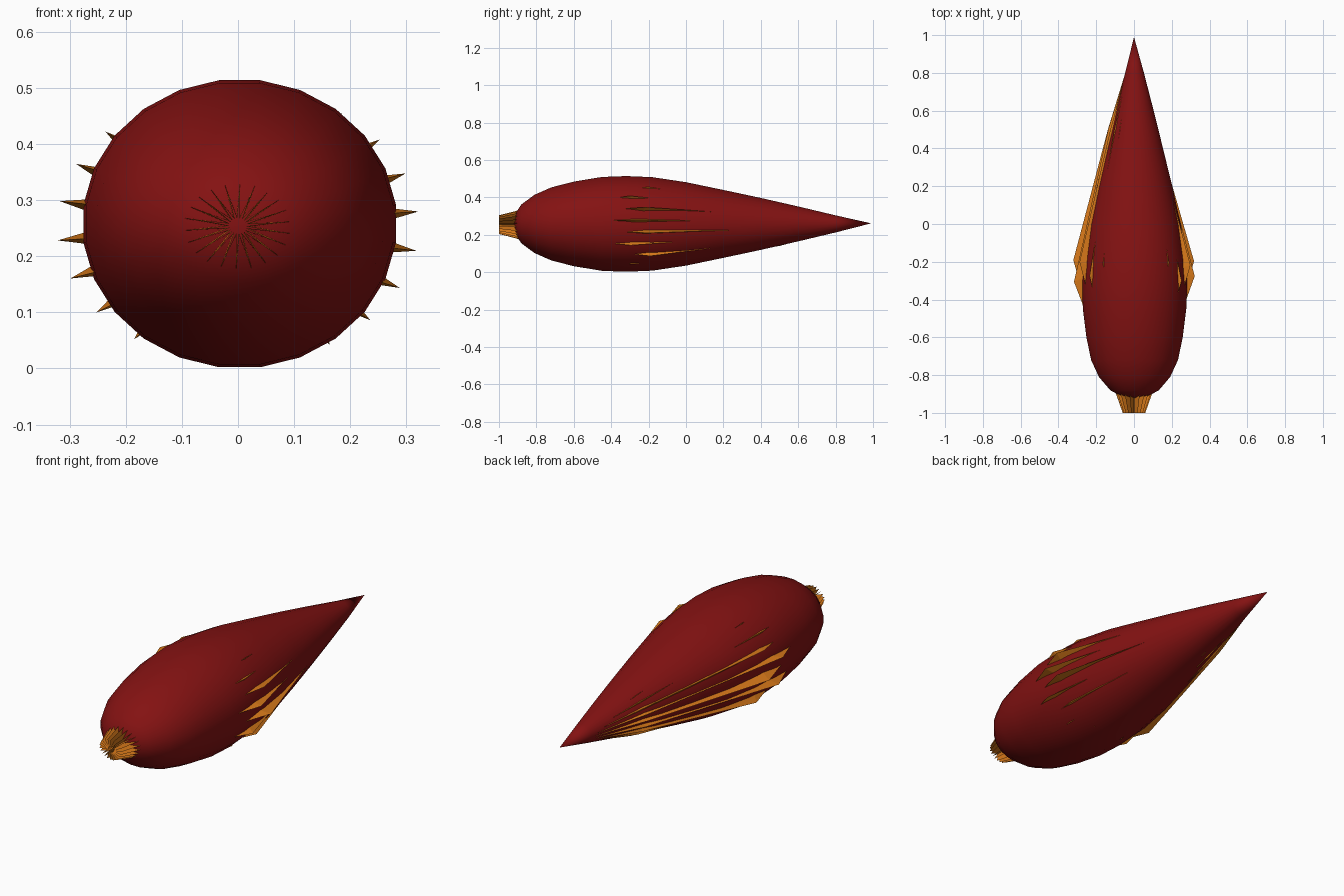
import bpy, bmesh, math, random

random.seed(4)
cube = bpy.data.objects.get("Cube")
if cube:
    bpy.data.objects.remove(cube, do_unlink=True)

MID_Z = 0.258
SPIKES = 22


def material(name, colour):
    mat = bpy.data.materials.new(name)
    mat.use_nodes = True
    mat.diffuse_color = colour
    mat.node_tree.nodes["Principled BSDF"].inputs["Base Color"].default_value = colour
    return mat


def loft(name, rings, mat, caps=()):
    """Skin equal-sized rings of points; caps are (ring index, apex point)."""
    bm = bmesh.new()
    loops = [[bm.verts.new(p) for p in ring] for ring in rings]
    n = len(loops[0])
    for a, b in zip(loops, loops[1:]):
        for i in range(n):
            j = (i + 1) % n
            bm.faces.new((a[i], a[j], b[j], b[i]))
    for index, apex in caps:
        tip = bm.verts.new(apex)
        for i in range(n):
            bm.faces.new((loops[index][i], loops[index][(i + 1) % n], tip))
    bmesh.ops.recalc_face_normals(bm, faces=bm.faces)
    mesh = bpy.data.meshes.new(name)
    bm.to_mesh(mesh)
    bm.free()
    mesh.materials.append(mat)
    obj = bpy.data.objects.new(name, mesh)
    bpy.context.collection.objects.link(obj)
    return obj


def ellipse(y, rx, rz, count=24):
    turns = [2 * math.pi * (i + 0.5) / count for i in range(count)]
    return [(0.003 + rx * math.cos(t), y, MID_Z + rz * math.sin(t)) for t in turns]


def star(y, rx, rz, valley, shift=0.0, jitter=0.0):
    """Spiked ring: tips on the ellipse, valleys pulled inward."""
    ring = []
    for i in range(SPIKES * 2):
        t = math.radians(6) + math.pi * i / SPIKES
        scale = valley if i % 2 else 1.0
        dy = 0.0 if i % 2 else jitter * ((i // 2 % 2) * 2 - 1) * random.uniform(0.4, 1)
        ring.append((shift + rx * scale * math.cos(t), y + dy,
                     MID_Z - 0.004 + rz * scale * math.sin(t)))
    return ring


red = material("dark red", (0.23, 0.006, 0.006, 1))
orange = material("amber orange", (0.68, 0.19, 0.01, 1))

# Teardrop body: y, half width, half height
profile = [(-0.91, 0.075, 0.06), (-0.88, 0.13, 0.105), (-0.81, 0.19, 0.157),
           (-0.72, 0.232, 0.197), (-0.6, 0.257, 0.228), (-0.45, 0.276, 0.253),
           (-0.32, 0.281, 0.258), (-0.18, 0.272, 0.252), (0, 0.246, 0.225),
           (0.2, 0.201, 0.183), (0.4, 0.152, 0.14), (0.6, 0.102, 0.094),
           (0.8, 0.05, 0.046)]
body = loft("teardrop_body", [ellipse(*p) for p in profile], red,
            [(0, (0, -0.925, MID_Z)), (-1, (0, 0.99, MID_Z + 0.003))])
body.data.shade_smooth()

# Ribbed inner shell whose spikes break through the skin and flare at the nose
rings = [star(-1, 0.06, 0.05, 0.25),
         star(-0.91, 0.092, 0.073, 0.25),
         star(-0.62, 0.2, 0.17, 0.6),
         star(-0.25, 0.323, 0.246, 0.66, 0, 0.06),
         star(0.5, 0.129, 0.114, 0.8, -0.01)]
loft("spiked_inner_shell", rings, orange, [(-1, (-0.006, 0.93, MID_Z))])
